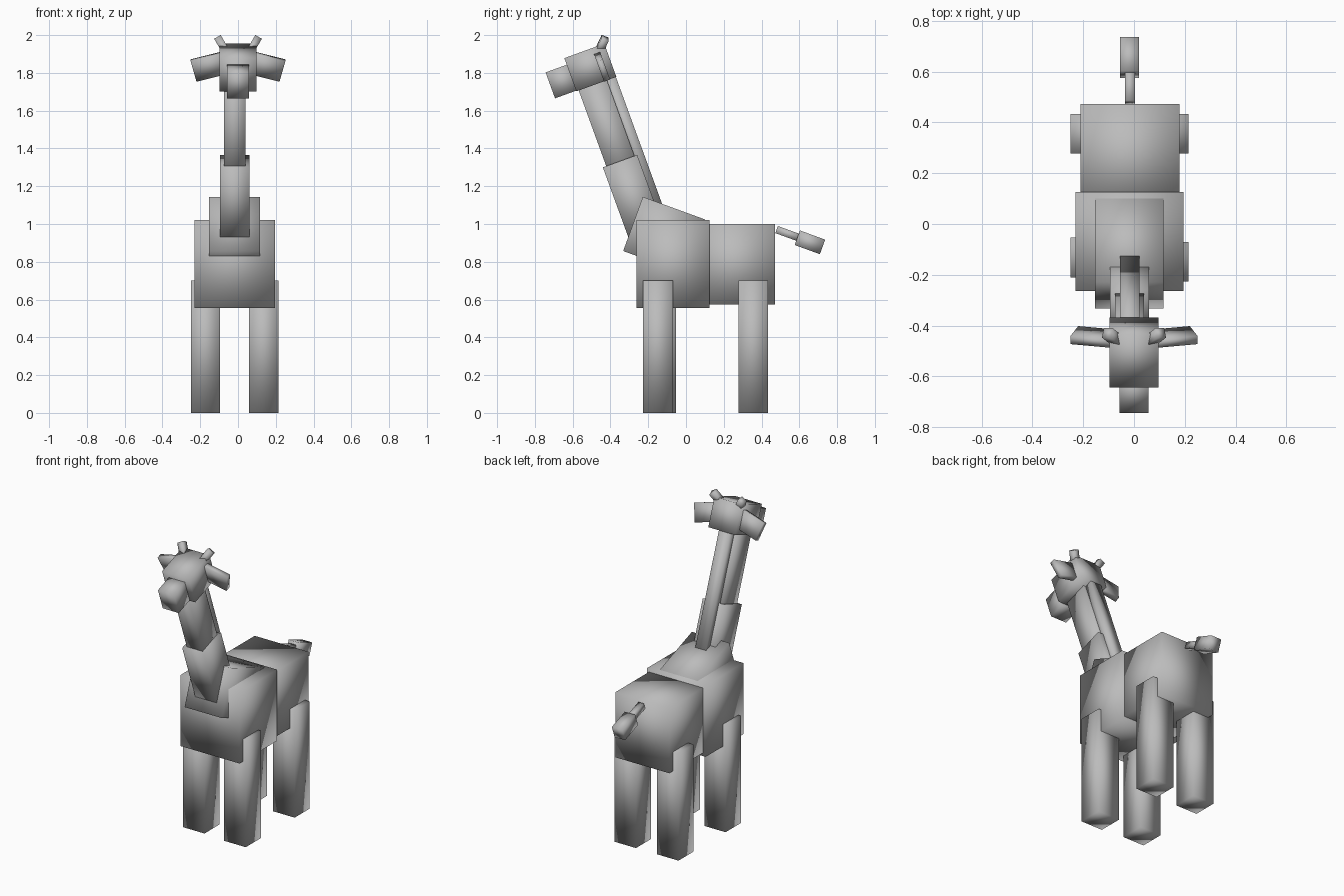
import bpy
from math import radians
from mathutils import Matrix, Vector

if "Cube" in bpy.data.objects:
    bpy.data.objects.remove(bpy.data.objects["Cube"])

grey = bpy.data.materials.new("grey")
grey.diffuse_color = (0.5, 0.5, 0.5, 1)
grey.use_nodes = True
grey.node_tree.nodes["Principled BSDF"].inputs["Base Color"].default_value = grey.diffuse_color


def box(name, lo, hi, frame=Matrix(), rot=Matrix()):
    """Smooth-shaded box from lo to hi; rot turns it about its centre, frame about the origin."""
    lo, hi = Vector(lo), Vector(hi)
    bpy.ops.mesh.primitive_cube_add(size=1)
    ob = bpy.context.object
    ob.name = name
    size = Matrix.Diagonal((hi - lo).to_4d())
    size[3][3] = 1
    ob.data.transform(frame @ Matrix.Translation((lo + hi) / 2) @ rot @ size)
    ob.data.materials.append(grey)
    bpy.ops.object.shade_smooth()
    return ob


def turn(degrees, axis):
    return Matrix.Rotation(radians(degrees), 4, axis)


lean = turn(20, 'X')     # neck and head tip forward
slope = turn(-20, 'X')   # shoulders and tail slope down to the rear

# Body
box("front_body", (-0.23, -0.263, 0.555), (0.195, 0.125, 1.02))
box("rear_body", (-0.21, 0.05, 0.575), (0.18, 0.472, 1.0))
box("shoulders", (-0.153, -0.291, 0.788), (0.117, 0.059, 1.093), rot=slope)

# Legs
for side, x0, x1, y in (("left", -0.249, -0.095, -0.21), ("right", 0.058, 0.215, -0.227)):
    box(f"front_leg_{side}", (x0, y, 0), (x1, y + 0.157, 0.70))
    box(f"rear_leg_{side}", (x0, 0.278, 0), (x1, 0.433, 0.70))

# Tail and its tuft
box("tail", (-0.036, 0.475, 0.925), (0.003, 0.625, 0.965), rot=slope)
box("tail_tuft", (-0.056, 0.585, 0.862), (0.020, 0.727, 0.944), rot=slope)

# Neck, mane and head, laid out upright and then leaned forward
box("neck_lower", (-0.095, 0.031, 0.94), (0.060, 0.224, 1.372), lean)
box("neck_upper", (-0.074, 0.050, 1.20), (0.040, 0.209, 1.85), lean)
box("mane", (-0.056, 0.19, 1.00), (0.022, 0.2595, 1.85), lean)
box("head", (-0.097, 0.037, 1.798), (0.097, 0.262, 1.985), lean)
box("snout", (-0.058, -0.082, 1.802), (0.058, 0.06, 1.948), lean)

# Ears and horns on both sides
for name, s in (("left", -1), ("right", 1)):
    x = 0.148 * s
    box(f"ear_{name}", (x - 0.09, 0.192, 1.817), (x + 0.09, 0.226, 1.935),
        lean, turn(15 * s, 'Y'))
    x = 0.082 * s
    box(f"horn_{name}", (x - 0.02, -0.467, 1.894), (x + 0.02, -0.427, 1.994),
        rot=turn(30 * s, 'Y') @ turn(-22, 'X'))
